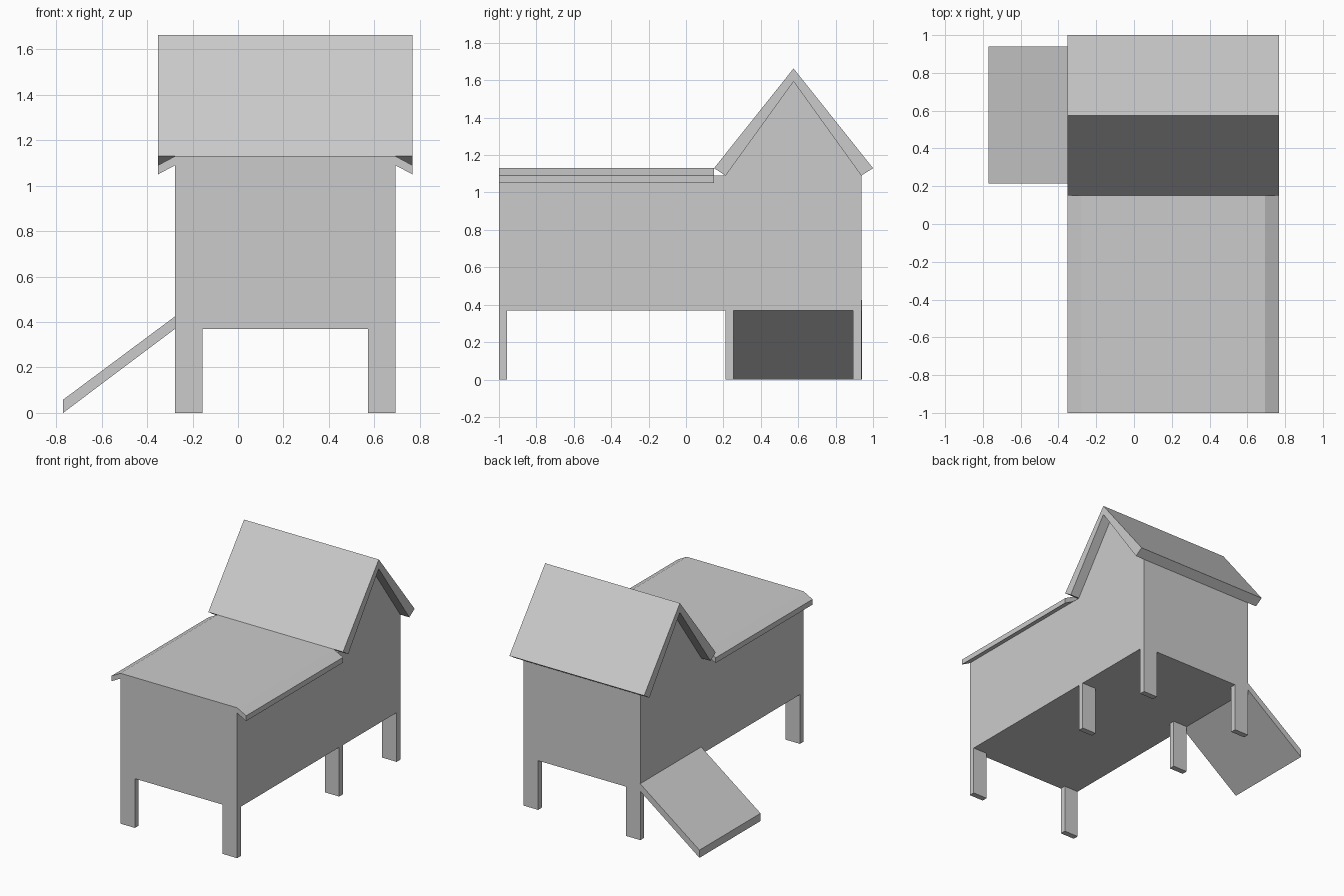
import bpy, bmesh

if "Cube" in bpy.data.objects:
    bpy.data.objects.remove(bpy.data.objects["Cube"])

L, R = -0.277, 0.693          # side walls
RL, RR = -0.352, 0.768        # roof overhang


def extrude(name, pts, axis, a, b):
    """Extrude a closed 2D profile along x (points are y,z) or y (points are x,z)."""
    bm = bmesh.new()
    to3d = (lambda p, t: (t, p[0], p[1])) if axis == 'x' else (lambda p, t: (p[0], t, p[1]))
    face = bm.faces.new([bm.verts.new(to3d(p, a)) for p in pts])
    geo = bmesh.ops.extrude_face_region(bm, geom=[face])['geom']
    move = (b - a, 0, 0) if axis == 'x' else (0, b - a, 0)
    bmesh.ops.translate(bm, vec=move, verts=[v for v in geo if isinstance(v, bmesh.types.BMVert)])
    bmesh.ops.recalc_face_normals(bm, faces=bm.faces)
    mesh = bpy.data.meshes.new(name)
    bm.to_mesh(mesh)
    bm.free()
    obj = bpy.data.objects.new(name, mesh)
    bpy.context.collection.objects.link(obj)
    return obj


# House body with a gable at the back
extrude("house_body", [(-1, 0.37), (-1, 1.09), (0.212, 1.09), (0.575, 1.593),
                       (0.937, 1.09), (0.937, 0.37)], 'x', L, R)

# Steep gable roof
extrude("gable_roof", [(0.15, 1.13), (0.575, 1.663), (1, 1.13), (0.937, 1.09),
                       (0.575, 1.593), (0.212, 1.09)], 'x', RL, RR)

# Low flat roof with drooping side eaves
extrude("low_roof", [(RL, 1.05), (RL, 1.09), (L, 1.13), (R, 1.13),
                     (RR, 1.09), (RR, 1.05), (R, 1.09), (L, 1.09)], 'y', -1, 0.15)

# Three pairs of plank legs
for row, y in (("front", -1), ("middle", 0.212), ("back", 0.894)):
    for side, x in (("left", L), ("right", R - 0.12)):
        extrude(f"{row}_{side}_leg", [(x, 0), (x + 0.12, 0), (x + 0.12, 0.37), (x, 0.37)],
                'y', y, y + 0.043)

# Entrance ramp on the left side
extrude("ramp", [(L, 0.37), (L, 0.425), (-0.77, 0.058), (-0.77, 0)], 'y', 0.215, 0.94)
